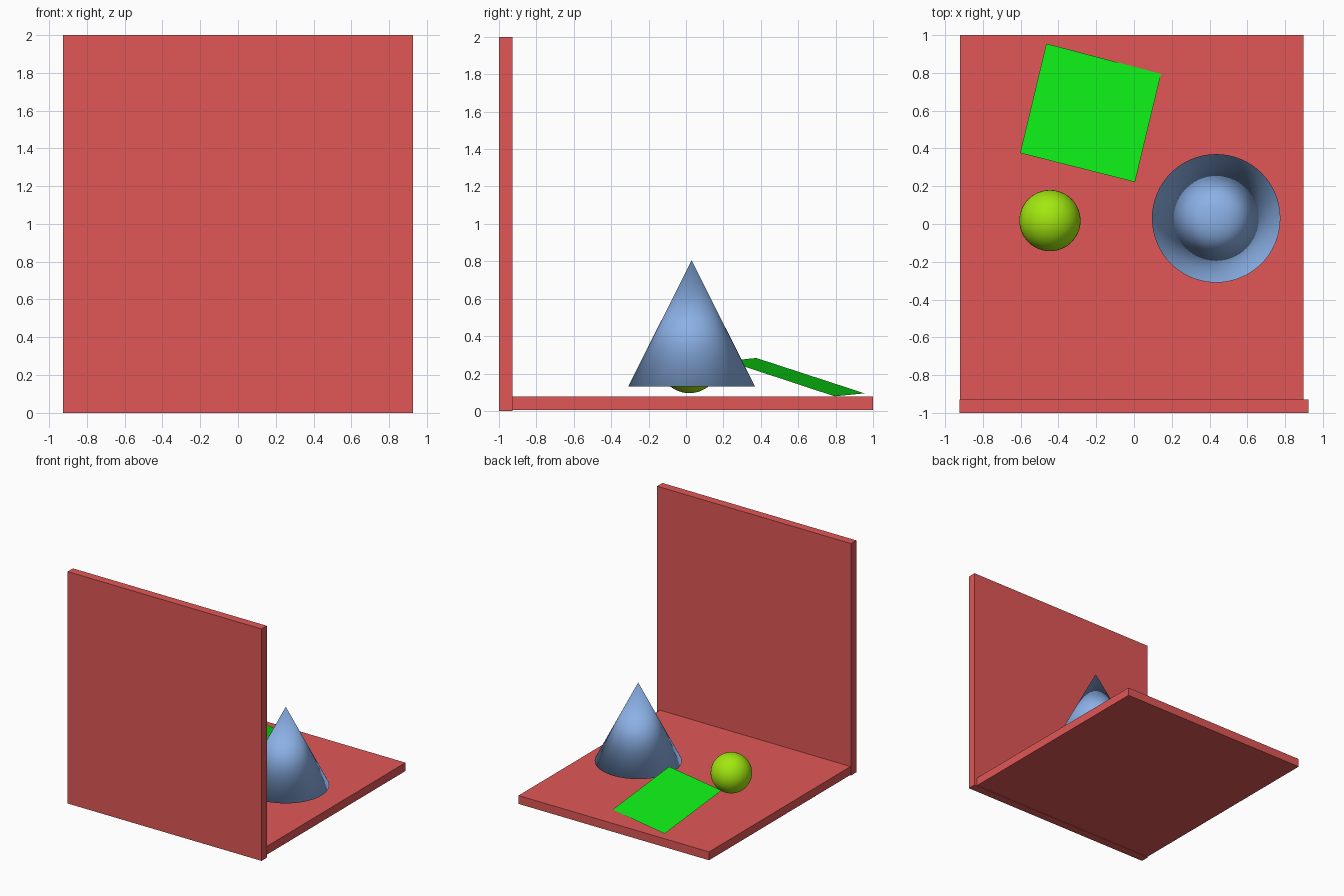
import bpy
from mathutils import Vector

if "Cube" in bpy.data.objects:
    bpy.data.objects.remove(bpy.data.objects["Cube"])


def material(name, rgb):
    mat = bpy.data.materials.new(name)
    mat.diffuse_color = (*rgb, 1)
    mat.use_nodes = True
    mat.node_tree.nodes["Principled BSDF"].inputs["Base Color"].default_value = mat.diffuse_color
    return mat


def finish(name, mat, smooth=False):
    obj = bpy.context.object
    obj.name = name
    obj.data.materials.append(mat)
    if smooth:
        bpy.ops.object.shade_smooth()
    return obj


def box(name, low, high, mat):
    low, high = Vector(low), Vector(high)
    bpy.ops.mesh.primitive_cube_add(size=1, location=(low + high) / 2)
    bpy.context.object.scale = high - low
    return finish(name, mat)


red = material("red", (0.75, 0.095, 0.095))
blue = material("blue", (0.26, 0.44, 0.8))
lime = material("lime", (0.36, 0.8, 0.005))
green = material("green", (0.004, 0.8, 0.008))

# Room: upright wall and the floor slab behind it
box("wall", (-0.925, -1, 0), (0.925, -0.928, 2), red)
box("floor", (-0.92, -0.928, 0.004), (0.898, 1, 0.076), red)

# Cone hovering over the floor, smooth shaded right across its base edge
bpy.ops.mesh.primitive_cone_add(vertices=64, radius1=0.34, depth=0.675,
                                location=(0.435, 0.03, 0.467))
finish("cone", blue, True)

# Ball
bpy.ops.mesh.primitive_uv_sphere_add(segments=48, ring_count=24, radius=0.162,
                                     location=(-0.445, 0.018, 0.257))
finish("ball", lime, True)

# Tilted sheet without thickness, one edge close to the floor
mesh = bpy.data.meshes.new("tilted_sheet")
mesh.from_pydata([(-0.603, 0.376, 0.283), (0.005, 0.222, 0.267),
                  (0.143, 0.795, 0.078), (-0.464, 0.955, 0.094)],
                 [], [(0, 1, 2, 3)])
mesh.materials.append(green)
sheet = bpy.data.objects.new("tilted_sheet", mesh)
bpy.context.collection.objects.link(sheet)
